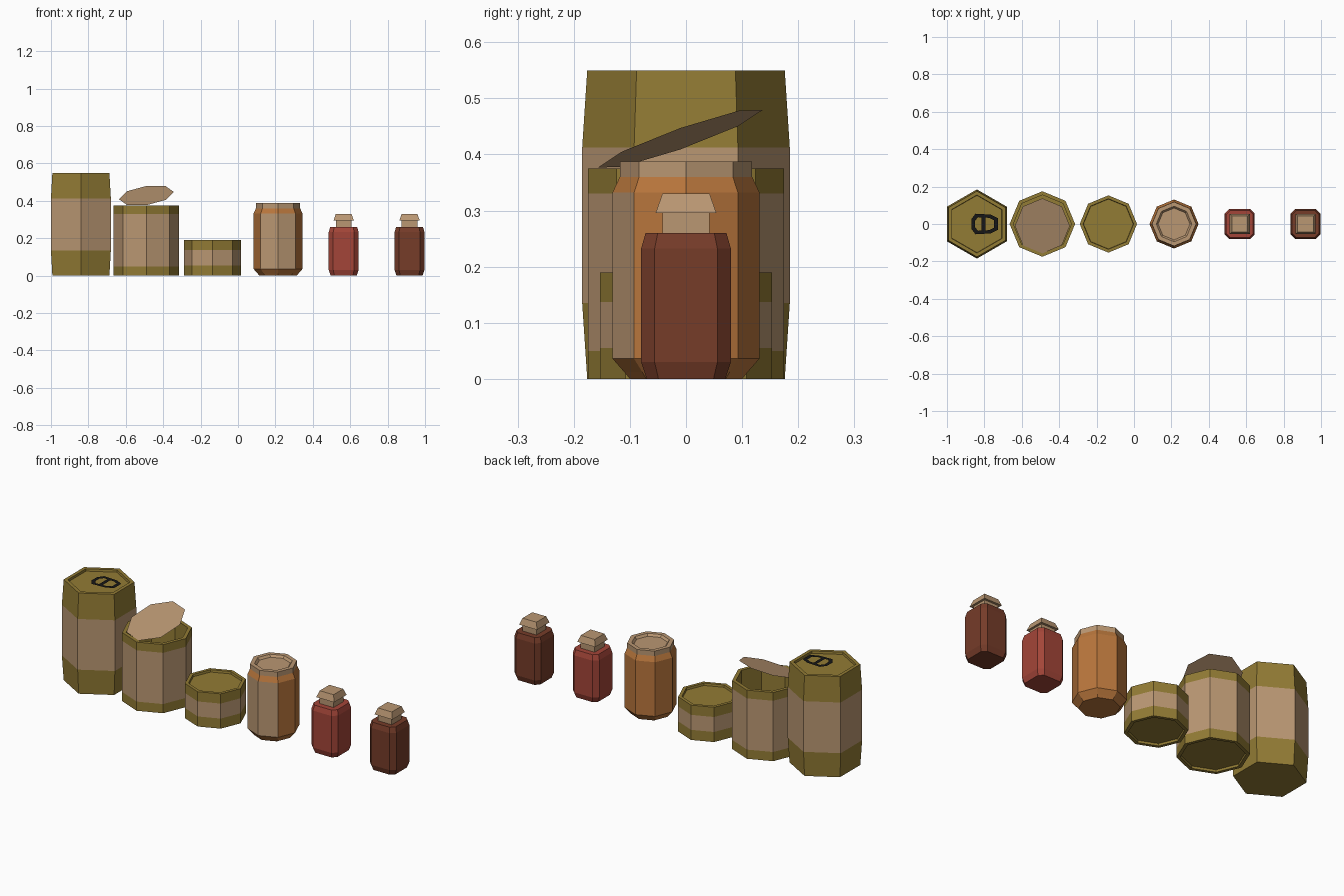
import bpy, bmesh, math
from mathutils import Vector

if "Cube" in bpy.data.objects:
    bpy.data.objects.remove(bpy.data.objects["Cube"])


def material(name, rgb):
    m = bpy.data.materials.new(name)
    m.diffuse_color = (*rgb, 1)
    m.use_nodes = True
    m.node_tree.nodes["Principled BSDF"].inputs["Base Color"].default_value = m.diffuse_color
    return m


OLIVE = material("olive_metal", (0.29, 0.20, 0.035))
TAN = material("tan_paper", (0.49, 0.31, 0.17))
ORANGE = material("orange_glass", (0.48, 0.18, 0.045))
RED = material("red_glass", (0.37, 0.06, 0.04))
BROWN = material("brown_glass", (0.18, 0.045, 0.022))
BLACK = material("black_tab", (0.008, 0.008, 0.008))


def ngon(n):
    # Outline with one corner facing the front
    return lambda r: [(r * math.cos(2 * math.pi * i / n - math.pi / 2),
                       r * math.sin(2 * math.pi * i / n - math.pi / 2)) for i in range(n)]


def chamfered_square(h):
    c = h * 0.7
    return [(c, -h), (h, -c), (h, c), (c, h), (-c, h), (-h, c), (-h, -c), (-c, -h)]


def square(h):
    return [(h, -h), (h, h), (-h, h), (-h, -h)]


def finish(bm, name, mats, x=0, z=0):
    me = bpy.data.meshes.new(name)
    bm.normal_update()
    bm.to_mesh(me)
    bm.free()
    for m in mats:
        me.materials.append(m)
    ob = bpy.data.objects.new(name, me)
    ob.location = (x, 0, z)
    bpy.context.collection.objects.link(ob)
    return ob


def loft(name, x, outline, profile, mats, bands=None):
    """Skin a closed body through (size, z) rings, from bottom centre to top centre."""
    bm = bmesh.new()
    rings = [[bm.verts.new((px, py, z)) for px, py in outline(r)] for r, z in profile]
    n = len(rings[0])
    for k, (a, b) in enumerate(zip(rings, rings[1:])):
        for i in range(n):
            j = (i + 1) % n
            f = bm.faces.new((a[i], a[j], b[j], b[i]))
            f.material_index = bands[k] if bands else 0
    bm.faces.new(rings[0][::-1])
    bm.faces.new(rings[-1])
    return finish(bm, name, mats, x)


# Tall six-sided can with shallow lid recess
loft("tall_can", -0.84, ngon(6),
     [(0.176, 0), (0.185, 0.135), (0.185, 0.412), (0.176, 0.55), (0.155, 0.55), (0.153, 0.538)],
     [OLIVE, TAN], [0, 1, 0, 0, 0])

# Pull ring with cross bar on the tall can
half = [(-0.030, 0.025), (-0.008, 0.055), (0.075, 0.050), (0.113, 0.030)]
outer = half + [(x, -y) for x, y in reversed(half)]
mid = Vector((0.04, 0))
bm = bmesh.new()
for i in range(len(outer)):
    a, b = Vector(outer[i]), Vector(outer[(i + 1) % len(outer)])
    quad = [a, b] + [Vector((mid.x + (p.x - mid.x) * 0.72, p.y * 0.66)) for p in (b, a)]
    bm.faces.new([bm.verts.new((p.x, p.y, 0)) for p in reversed(quad)])
bm.faces.new([bm.verts.new((x, y, 0)) for x, y in
              [(0.025, -0.04), (0.045, -0.04), (0.045, 0.04), (0.025, 0.04)]])
bmesh.ops.remove_doubles(bm, verts=bm.verts, dist=1e-5)
finish(bm, "pull_ring", [BLACK], -0.84, 0.552)

# Opened can, hollow inside
loft("open_can", -0.49, ngon(8),
     [(0.155, 0.012), (0.157, 0), (0.175, 0), (0.175, 0.05), (0.175, 0.33), (0.175, 0.375),
      (0.155, 0.375), (0.155, 0.025)],
     [OLIVE, TAN], [0, 0, 0, 1, 0, 0, 0])

# Tilted thin lid
bm = bmesh.new()
bm.faces.new([bm.verts.new((x, y - 0.01, 0.13 * x + 0.35 * y)) for x, y in ngon(8)(0.147)])
finish(bm, "open_can_lid", [TAN], -0.49, 0.428)

# Short can
loft("short_can", -0.137, ngon(8),
     [(0.133, 0.012), (0.135, 0), (0.153, 0), (0.153, 0.055), (0.153, 0.137), (0.153, 0.19),
      (0.135, 0.19), (0.133, 0.178)],
     [OLIVE, TAN], [0, 0, 0, 1, 0, 0, 0])
bm = bmesh.new()
bm.faces.new([bm.verts.new((0.06 + x, y, 0)) for x, y in chamfered_square(0.03)])
finish(bm, "short_can_tab", [OLIVE], -0.137, 0.1795)

# Jar with a paper label on the two front faces
jar = loft("jar", 0.214, ngon(8),
           [(0.100, 0), (0.110, 0.012), (0.131, 0.036), (0.131, 0.332), (0.118, 0.36)], [ORANGE, TAN])
for p in jar.data.polygons:
    if p.normal.y < -0.8 and 0.1 < p.center.z < 0.3:
        p.material_index = 1
loft("jar_lid", 0.214, ngon(8),
     [(0.118, 0.36), (0.118, 0.387), (0.095, 0.387), (0.085, 0.375)], [TAN])

# Two small stoppered bottles
for label, x, glass in (("red", 0.565, RED), ("brown", 0.917, BROWN)):
    loft(label + "_bottle", x, chamfered_square,
         [(0.070, 0), (0.080, 0.03), (0.080, 0.232), (0.072, 0.26)], [glass])
    loft(label + "_bottle_neck", x, square, [(0.042, 0.255), (0.042, 0.297)], [TAN])
    loft(label + "_bottle_cap", x, square, [(0.054, 0.296), (0.042, 0.33)], [TAN])
